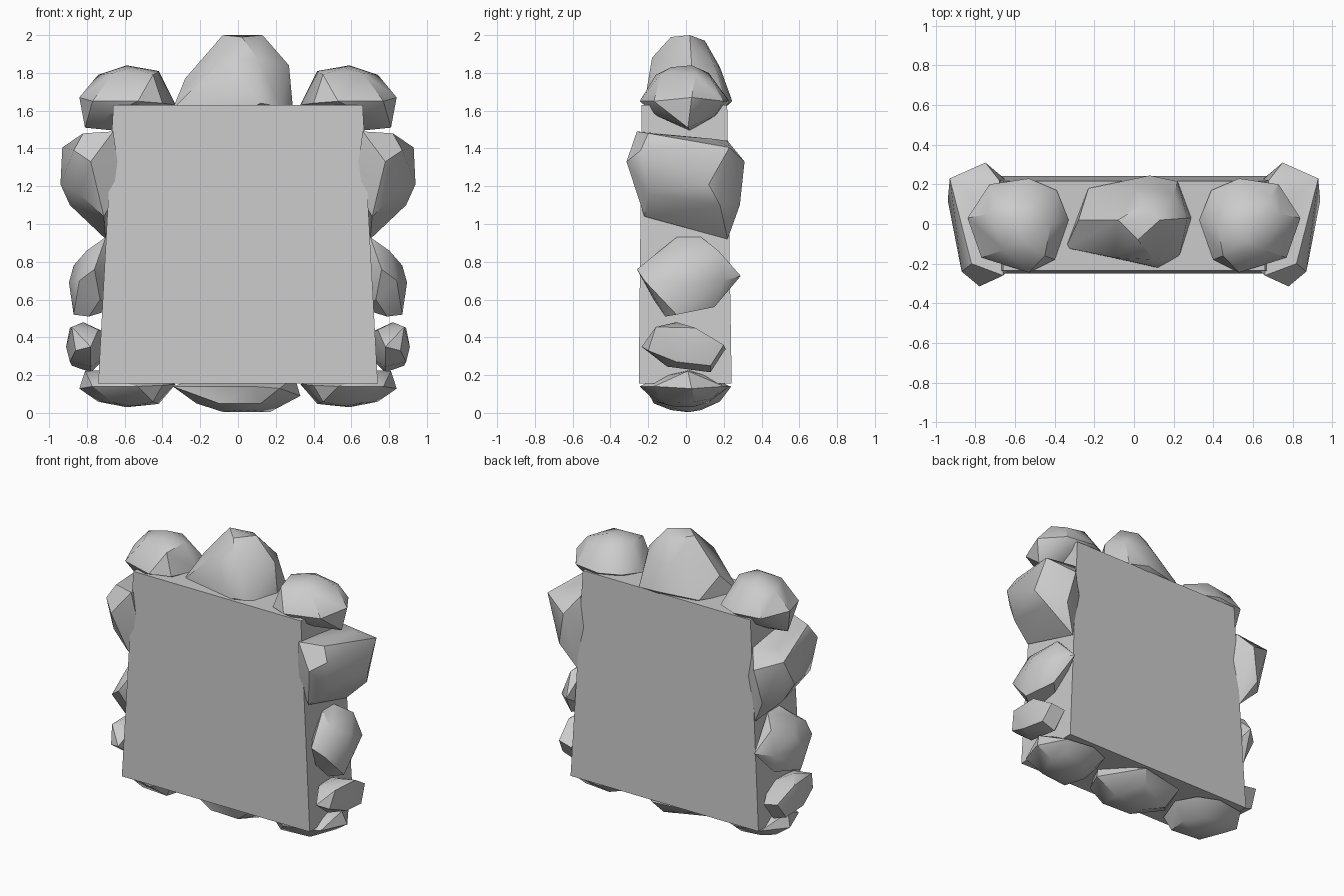
import bpy, bmesh, math


def select_only(ob):
    bpy.ops.object.select_all(action='DESELECT')
    ob.select_set(True)
    bpy.context.view_layer.objects.active = ob


def hull(name, pts, smooth=True):
    """Convex faceted stone spanning a few corner points."""
    bm = bmesh.new()
    vs = [bm.verts.new(p) for p in pts]
    res = bmesh.ops.convex_hull(bm, input=vs)
    loose = [v for v in bm.verts if not v.link_faces]
    bmesh.ops.delete(bm, geom=loose, context='VERTS')
    bmesh.ops.dissolve_limit(bm, angle_limit=math.radians(4), verts=bm.verts, edges=bm.edges)
    bmesh.ops.recalc_face_normals(bm, faces=bm.faces)
    me = bpy.data.meshes.new(name)
    bm.to_mesh(me)
    bm.free()
    ob = bpy.data.objects.new(name, me)
    bpy.context.collection.objects.link(ob)
    if smooth:
        select_only(ob)
        bpy.ops.object.shade_smooth_by_angle(angle=math.radians(35))
    return ob


def pair(name, pts):
    """The same stone on the right and left."""
    hull(name + "_right", pts)
    hull(name + "_left", [(-x, y, z) for x, y, z in pts])


# tapered central slab
hull("slab", [(sx * hx, y, z) for sx in (-1, 1)
              for hx, z, ys in ((0.74, 0.155, (-0.25, 0.242)), (0.66, 1.63, (-0.235, 0.218)))
              for y in ys], smooth=False)

# large stone on top
hull("top_stone", [
    (-0.08, 0.02, 2.0), (0.02, -0.08, 1.99), (0.13, 0.02, 2.0), (0.05, 0.1, 1.97),
    (-0.20, 0.02, 1.86), (-0.10, -0.17, 1.85), (0.10, -0.18, 1.88), (0.27, 0.03, 1.84),
    (0.20, 0.15, 1.84), (0.0, 0.18, 1.83), (-0.28, 0.02, 1.77),
    (-0.345, -0.12, 1.61), (-0.23, 0.18, 1.64), (0.08, 0.245, 1.65), (0.22, 0.215, 1.63),
    (0.29, 0.03, 1.62), (0.23, -0.16, 1.62), (0.12, -0.22, 1.64), (-0.05, -0.19, 1.55),
    (0.0, 0.1, 1.52)])

# shallow stone under the slab
hull("bottom_stone", [
    (-0.08, 0.0, 0.005), (0.17, 0.02, 0.005), (0.05, 0.08, 0.015), (0.03, -0.08, 0.015),
    (-0.22, 0.05, 0.05), (-0.1, -0.16, 0.05), (0.12, -0.17, 0.05), (0.05, 0.18, 0.06),
    (0.33, 0.02, 0.09), (-0.345, -0.1, 0.14), (-0.23, 0.18, 0.13), (0.1, 0.24, 0.14),
    (0.22, -0.18, 0.13), (0.08, -0.22, 0.14), (0.3, 0.0, 0.19), (-0.2, 0.0, 0.19)])

# corner stones: upper pair, and a flattened upside-down copy below
corner = [
    (0.59, 0.03, 1.84), (0.56, -0.08, 1.83), (0.42, 0.0, 1.81), (0.52, 0.12, 1.80),
    (0.74, 0.05, 1.79), (0.66, -0.13, 1.80), (0.45, -0.16, 1.79), (0.69, 0.14, 1.76),
    (0.33, 0.02, 1.63), (0.39, 0.17, 1.65), (0.53, 0.23, 1.65), (0.73, 0.20, 1.65),
    (0.84, 0.03, 1.67), (0.77, -0.17, 1.65), (0.53, -0.245, 1.65), (0.40, -0.18, 1.64),
    (0.81, 0.01, 1.51), (0.66, 0.02, 1.495), (0.70, -0.15, 1.57), (0.69, 0.15, 1.57),
    (0.45, 0.0, 1.55)]
pair("upper_corner_stone", corner)
pair("lower_corner_stone", [(x, y, 0.03 + (1.84 - z) * 0.58) for x, y, z in corner])

# side stones, from large at the top to small at the bottom
pair("large_side_stone", [
    (0.66, -0.26, 1.49), (0.82, -0.2, 1.48), (0.82, 0.15, 1.45), (0.68, 0.22, 1.44),
    (0.87, -0.24, 1.39), (0.78, -0.315, 1.33), (0.90, -0.03, 1.35), (0.93, 0.23, 1.405),
    (0.75, 0.31, 1.33), (0.94, 0.12, 1.21), (0.89, 0.18, 1.10), (0.80, 0.285, 1.10),
    (0.70, 0.22, 0.92), (0.71, -0.22, 1.04), (0.84, -0.2, 1.16), (0.62, -0.22, 1.2),
    (0.62, 0.2, 1.2)])
pair("middle_side_stone", [
    (0.70, -0.05, 0.93), (0.70, 0.08, 0.93), (0.79, 0.17, 0.86), (0.80, -0.1, 0.86),
    (0.74, 0.29, 0.725), (0.87, 0.02, 0.78), (0.76, -0.26, 0.76), (0.84, -0.22, 0.70),
    (0.895, -0.03, 0.69), (0.84, 0.2, 0.70), (0.87, -0.05, 0.52), (0.80, 0.15, 0.56),
    (0.79, -0.11, 0.51), (0.73, -0.17, 0.60), (0.66, 0.0, 0.55), (0.66, -0.1, 0.8)])
pair("small_side_stone", [
    (0.82, -0.05, 0.48), (0.88, -0.16, 0.455), (0.89, 0.05, 0.45), (0.74, -0.15, 0.44),
    (0.78, -0.235, 0.35), (0.86, -0.2, 0.33), (0.91, 0.02, 0.35), (0.86, 0.2, 0.36),
    (0.76, 0.21, 0.34), (0.89, -0.05, 0.27), (0.88, 0.13, 0.25), (0.78, 0.13, 0.215),
    (0.78, -0.1, 0.245), (0.69, 0.05, 0.3), (0.69, 0.05, 0.42)])
